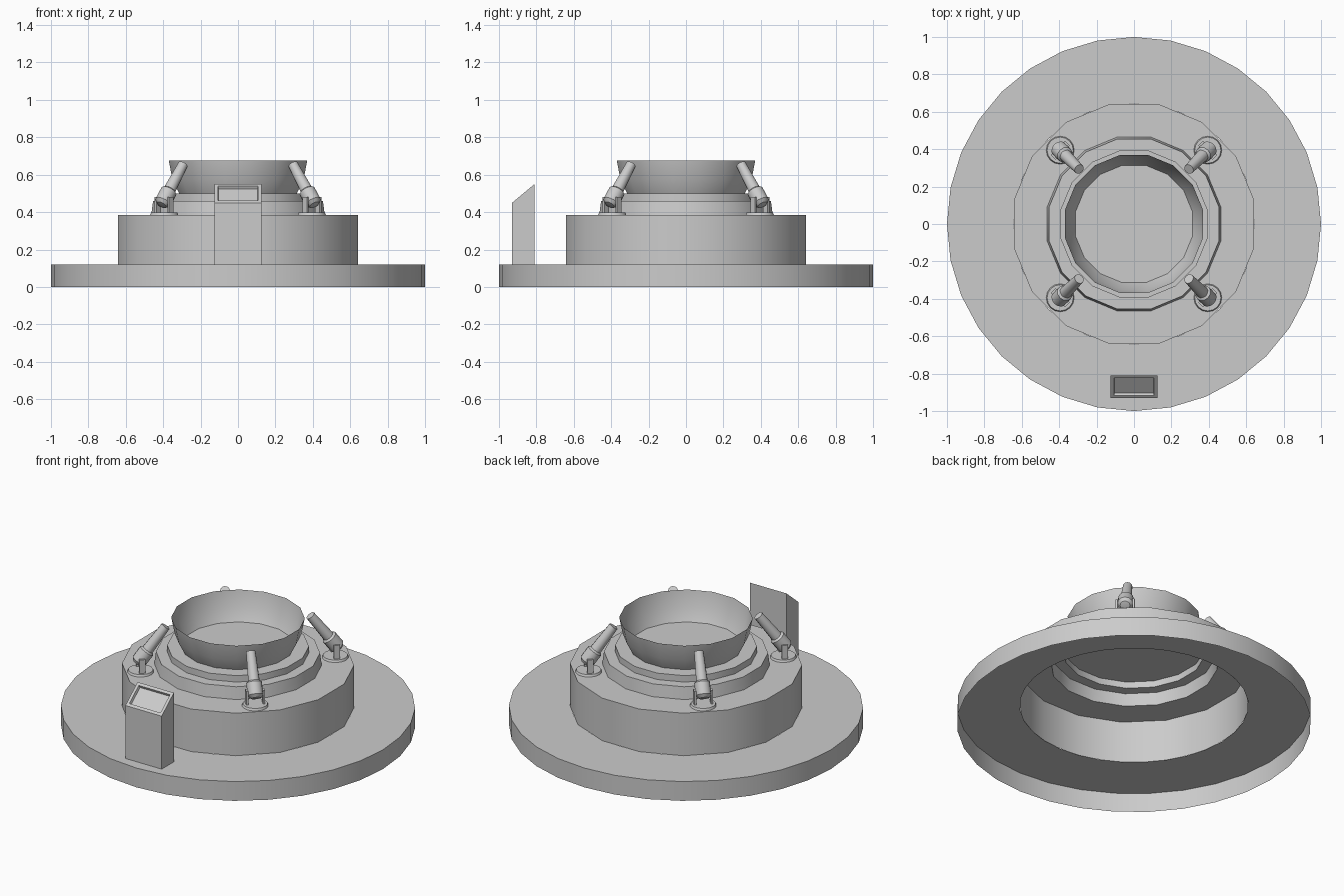
import bpy, bmesh, math
from mathutils import Matrix, Vector

if "Cube" in bpy.data.objects:
    bpy.data.objects.remove(bpy.data.objects["Cube"])


def finish(bm, name, matrix=Matrix.Identity(4), smooth=True):
    me = bpy.data.meshes.new(name)
    bm.to_mesh(me)
    bm.free()
    me.transform(matrix)
    ob = bpy.data.objects.new(name, me)
    bpy.context.collection.objects.link(ob)
    if smooth:
        bpy.ops.object.select_all(action='DESELECT')
        bpy.context.view_layer.objects.active = ob
        ob.select_set(True)
        bpy.ops.object.shade_smooth_by_angle(angle=math.radians(32))
    return ob


def lathe(name, profile, sides, half_turn=False, matrix=Matrix.Identity(4), angle=32):
    """Revolve (radius, height) points, listed bottom to top; radius 0 closes the end."""
    bm = bmesh.new()
    phase = 0.5 if half_turn else 0
    rings = []
    for r, z in profile:
        if r == 0:
            rings.append([bm.verts.new((0, 0, z))] * sides)
        else:
            rings.append([bm.verts.new((r * math.cos(2 * math.pi * (i + phase) / sides),
                                        r * math.sin(2 * math.pi * (i + phase) / sides), z))
                          for i in range(sides)])
    for a, b in zip(rings, rings[1:]):
        for i in range(sides):
            j = (i + 1) % sides
            loop = list(dict.fromkeys((a[i], a[j], b[j], b[i])))
            bm.faces.new(loop)
    return finish(bm, name, matrix)


def box(name, size, centre, matrix):
    bm = bmesh.new()
    bmesh.ops.create_cube(bm, size=1)
    bmesh.ops.transform(bm, verts=bm.verts,
                        matrix=Matrix.Translation(centre) @ Matrix.Diagonal((*size, 1)))
    return finish(bm, name, matrix, smooth=False)


# Wide open-bottomed floor ring
lathe("base_disc", [(1, 0), (1, 0.12), (0.645, 0.12)], 32)

# Stepped drum with a closed floor at the top
lathe("stepped_drum", [(0.655, 0.12), (0.655, 0.385), (0.473, 0.385), (0.463, 0.46),
                       (0.40, 0.46), (0.40, 0.50), (0, 0.50)], 16, True)

# Flared open collar
lathe("flared_collar", [(0.32, 0.50), (0.358, 0.575), (0.377, 0.675)], 16, True)

# Four tilted emitters on forked feet
start, end = Vector((0.58, 0, 0.435)), Vector((0.415, 0, 0.655))
axis = end - start
tilt = Matrix.Translation(start) @ axis.to_track_quat('Z', 'Y').to_matrix().to_4x4()
length = axis.length
for k in range(4):
    turn = Matrix.Rotation(math.radians(45 + 90 * k), 4, 'Z')
    lathe("emitter_foot", [(0.075, 0.385), (0.07, 0.398), (0, 0.398)], 16,
          matrix=turn @ Matrix.Translation((0.558, 0, 0)))
    lathe("emitter_barrel", [(0, 0), (0.028, 0.004), (0.045, 0.022), (0.045, 0.095),
                             (0.033, 0.105), (0.027, length), (0, length)], 12,
          matrix=turn @ tilt)
    for side in (-1, 1):
        box("emitter_fork", (0.035, 0.012, 0.09), (0.558, side * 0.048, 0.437), turn)

# Control pedestal: side profile extruded in x, with a recessed sloping panel
bm = bmesh.new()
side_profile = [(-0.93, 0.12), (-0.81, 0.12), (-0.81, 0.55), (-0.93, 0.45)]
face = bm.faces.new([bm.verts.new((-0.125, y, z)) for y, z in side_profile])
new = bmesh.ops.extrude_face_region(bm, geom=[face])["geom"]
bmesh.ops.translate(bm, vec=(0.25, 0, 0),
                    verts=[g for g in new if isinstance(g, bmesh.types.BMVert)])
bmesh.ops.recalc_face_normals(bm, faces=bm.faces)
bm.normal_update()
slope = next(f for f in bm.faces if f.normal.z > 0.3)
bmesh.ops.inset_region(bm, faces=[slope], thickness=0.025, depth=0)
bmesh.ops.inset_region(bm, faces=[slope], thickness=0.006, depth=-0.015)
finish(bm, "control_pedestal", smooth=False)
